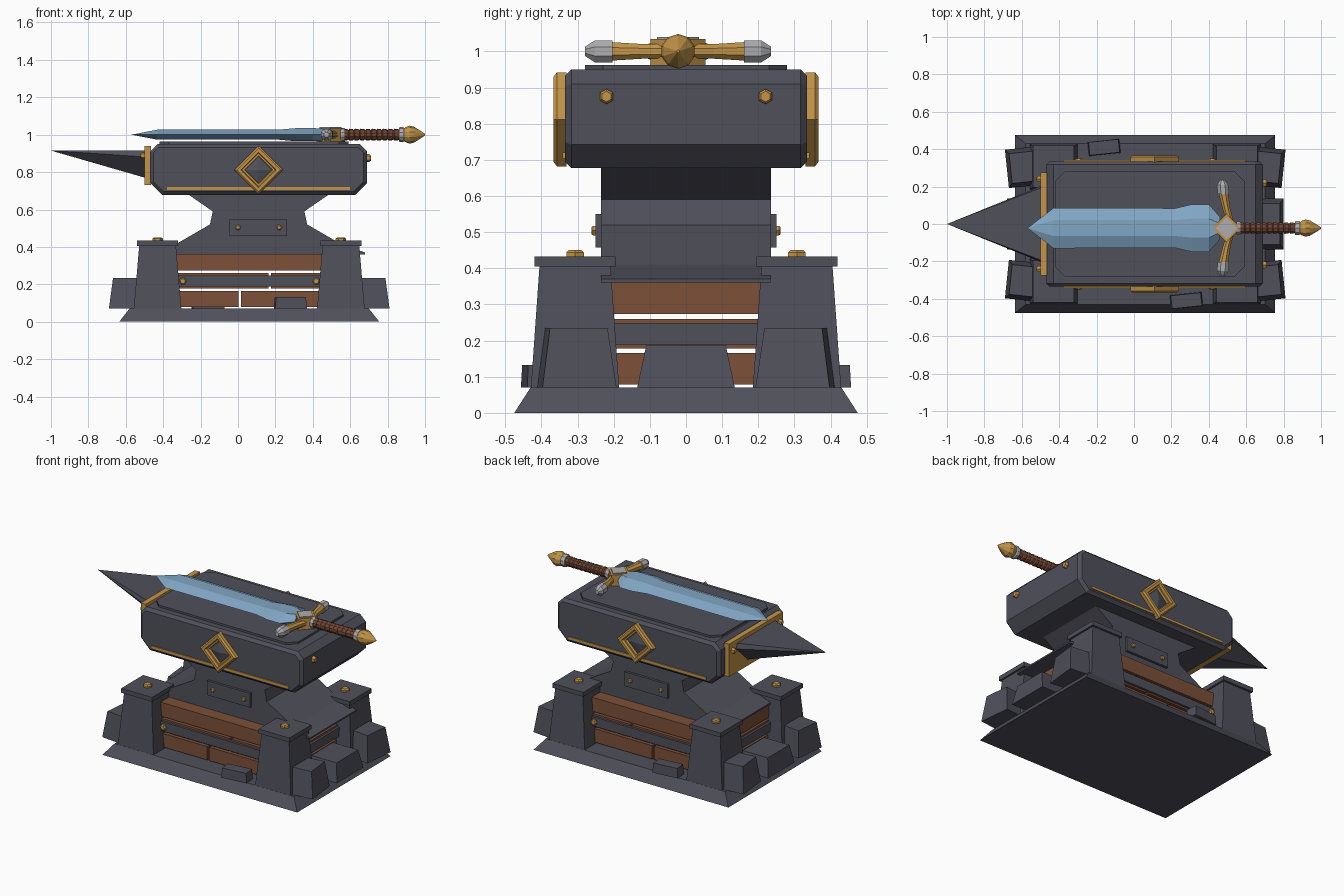
import bpy, bmesh, math
from mathutils import Matrix, Vector

cube = bpy.data.objects.get("Cube")
if cube:
    bpy.data.objects.remove(cube, do_unlink=True)


def material(name, rgb):
    m = bpy.data.materials.new(name)
    m.use_nodes = True
    col = (*rgb, 1)
    m.diffuse_color = col
    m.node_tree.nodes["Principled BSDF"].inputs["Base Color"].default_value = col
    return m


IRON = material("dark_iron", (0.08, 0.08, 0.105))
GOLD = material("gold", (0.55, 0.3, 0.065))
BRICK = material("brown_brick", (0.2, 0.08, 0.04))
LEATHER = material("brown_leather", (0.18, 0.065, 0.035))
BLADE = material("blue_steel", (0.22, 0.38, 0.55))
SILVER = material("silver", (0.42, 0.42, 0.44))


def loft(name, rings, mat, caps=True, smooth=False):
    """Skin a list of equally sized point rings."""
    bm = bmesh.new()
    rows = [[bm.verts.new(p) for p in r] for r in rings]
    n = len(rows[0])
    for a, b in zip(rows, rows[1:]):
        for i in range(n):
            j = (i + 1) % n
            bm.faces.new((a[i], a[j], b[j], b[i]))
    if caps:
        bm.faces.new(rows[0])
        bm.faces.new(rows[-1])
    bmesh.ops.remove_doubles(bm, verts=bm.verts, dist=0.0001)
    bmesh.ops.recalc_face_normals(bm, faces=bm.faces)
    me = bpy.data.meshes.new(name)
    bm.to_mesh(me)
    bm.free()
    me.materials.append(mat)
    ob = bpy.data.objects.new(name, me)
    bpy.context.collection.objects.link(ob)
    if smooth:
        me.shade_smooth()
    return ob


def rect(cx, cy, hx, hy, z, turn=0):
    rot = Matrix.Rotation(math.radians(turn), 3, 'Z')
    return [Vector((cx, cy, z)) + rot @ Vector((a * hx, b * hy, 0))
            for a, b in ((-1, -1), (1, -1), (1, 1), (-1, 1))]


def block(name, cx, cy, z0, z1, low, high, mat, turn=0):
    """Tapered block from half sizes at the bottom and at the top."""
    return loft(name, [rect(cx, cy, *low, z0, turn), rect(cx, cy, *high, z1, turn)], mat)


def box(name, x0, x1, y0, y1, z0, z1, mat):
    half = ((x1 - x0) / 2, (y1 - y0) / 2)
    return block(name, (x0 + x1) / 2, (y0 + y1) / 2, z0, z1, half, half, mat)


def ring(center, axis, r, n, phase=0.0):
    """Regular polygon around an axis."""
    q = Vector((0, 0, 1)).rotation_difference(Vector(axis))
    return [Vector(center) + q @ Vector((r * math.cos(math.tau * (i + phase) / n),
                                         r * math.sin(math.tau * (i + phase) / n), 0))
            for i in range(n)]


def lathe(name, origin, axis, profile, n, mat, caps=True, phase=0.0, smooth=False):
    o, a = Vector(origin), Vector(axis)
    return loft(name, [ring(o + a * d, a, r, n, phase) for d, r in profile], mat, caps, smooth)


def bolt(name, origin, axis, r, h):
    lathe(name, origin, axis, [(-0.01, r), (h * 0.6, r), (h, r * 0.7)], 6, GOLD)


MID = 0.06   # middle of the stand along x

# Stand: base plate, corner pillars, stone blocks
block("base_plate", MID, 0, 0, 0.07, (0.695, 0.475), (0.64, 0.43), IRON)
for sx in (-1, 1):
    for sy in (-1, 1):
        px, py = MID + 0.49 * sx, 0.307 * sy
        block("corner_pillar", px, py, 0.07, 0.41, (0.127, 0.122), (0.098, 0.098), IRON)
        box("pillar_cap", px - 0.11, px + 0.11, py - 0.112, py + 0.112, 0.405, 0.433, IRON)
        bolt("cap_bolt", (px, py, 0.433), (0, 0, 1), 0.028, 0.018)
        block("corner_stone", MID + 0.64 * sx, 0.305 * sy, 0.07, 0.235,
              (0.1, 0.103), (0.08, 0.08), IRON, -6 * sx * sy)
    block("middle_stone", MID + 0.63 * sx, 0, 0.07, 0.187, (0.11, 0.135), (0.09, 0.11), IRON)
    block("loose_stone", MID + 0.22 * sx, -0.41 * sx, 0.07, 0.132,
          (0.085, 0.038), (0.08, 0.035), IRON, 6)

# Brick core with open joints, and the strap round it
X0, X1, D = -0.45, 0.57, 0.32
for z0, z1, splits in ((0.078, 0.165, [0.01]), (0.178, 0.26, [0.17]), (0.273, 0.363, [])):
    edges = [X0 - 0.007] + splits + [X1 + 0.007]
    for a, b in zip(edges, edges[1:]):
        box("brick", a + 0.007, b - 0.007, -D, D, z0, z1, BRICK)
box("brick_strap", X0 - 0.015, X1 + 0.015, -D - 0.015, D + 0.015, 0.188, 0.248, IRON)

# Anvil neck: side profile drawn through the depth
neck = [(-0.46, 0.36), (-0.46, 0.37), (-0.34, 0.41), (-0.15, 0.52), (-0.135, 0.59), (-0.28, 0.69)]
neck += [(2 * 0.11 - x, z) for x, z in reversed(neck)]
loft("anvil_neck", [[(x, y, z) for x, z in neck] for y in (-0.235, 0.235)], IRON)

# Anvil head: chamfered block with bevelled side rims
head = [(-0.405, 0.677), (0.625, 0.677), (0.69, 0.742), (0.69, 0.91),
        (0.65, 0.95), (-0.43, 0.95), (-0.47, 0.91), (-0.47, 0.742)]
ob = loft("anvil_head", [[(x, y, z) for x, z in head] for y in (-0.335, 0.335)], IRON)
bev = ob.modifiers.new("rim_bevel", 'BEVEL')
bev.width = 0.018
bev.segments = 1
bev.limit_method = 'ANGLE'
bev.angle_limit = math.radians(60)

# Striking plate with clipped corners
c = 0.05
outline = []
for sx, sy in ((-1, -1), (1, -1), (1, 1), (-1, 1)):
    pair = [(0.085 + sx * 0.505, sy * (0.28 - c)), (0.085 + sx * (0.505 - c), sy * 0.28)]
    outline += pair if sx * sy > 0 else pair[::-1]
loft("striking_plate", [[(x, y, z) for x, y in outline] for z in (0.945, 0.963)], IRON)

# Horn and its collar
horn = [(-0.2, 0.915), (0.2, 0.915), (0.21, 0.88), (0.09, 0.765), (-0.09, 0.765), (-0.21, 0.88)]
loft("horn", [[(-0.48, y, z) for y, z in horn], [(-1, 0, 0.915)] * 6], IRON, caps=False)
box("horn_collar", -0.5, -0.465, -0.275, 0.275, 0.73, 0.94, GOLD)

# Fittings repeated on both long sides and both ends
for s in (-1, 1):
    out = (0, s, 0)
    box("trim_line", -0.38, 0.6, s * 0.335 - 0.006, s * 0.335 + 0.006, 0.704, 0.72, GOLD)
    lathe("diamond_frame", (0.11, 0, 0.812), out,
          [(0.33, 0.13), (0.357, 0.13), (0.367, 0.117), (0.367, 0.095), (0.352, 0.088),
           (0.352, 0.076), (0.33, 0.07)], 4, GOLD, caps=False)
    lathe("diamond_stud", (0.11, 0, 0.812), out, [(0.33, 0.072), (0.337, 0.072), (0.353, 0)],
          4, IRON, caps=False)
    box("neck_plate", -0.045, 0.262, s * 0.24 - 0.011, s * 0.24 + 0.011, 0.458, 0.55, IRON)
    for x in (0, 0.22):
        bolt("neck_bolt", (x, s * 0.25, 0.504), out, 0.015, 0.012)
    for x in (-0.295, 0.418):
        bolt("strap_bolt", (x, s * (D + 0.015), 0.217), out, 0.02, 0.014)
    bolt("end_bolt", (0.69, s * 0.22, 0.875), (1, 0, 0), 0.021, 0.02)
    bolt("collar_bolt", (-0.5, s * 0.24, 0.888), (-1, 0, 0), 0.018, 0.02)

# Sword blade: six-sided section along x
CY, CZ = -0.022, 1.0
rings = []
for x, w, t in ((-0.57, 0, 0), (-0.43, 0.108, 0.027), (0.22, 0.106, 0.027),
                (0.31, 0.127, 0.035), (0.4, 0.127, 0.035), (0.46, 0.06, 0.033)):
    rings.append([(x, CY + w * a, CZ + t * b) for a, b in
                  ((-1, 0), (-0.4, 1), (0.4, 1), (1, 0), (0.4, -1), (-0.4, -1))])
loft("sword_blade", rings, BLADE)

# Guard: diamond block, cover plates and two swept arms
GX = 0.495
lathe("guard_block", (GX, CY, CZ), (0, 0, 1), [(-0.037, 0.076), (0.034, 0.076)], 4, GOLD)
lathe("guard_plate", (GX, CY, CZ), (0, 0, 1), [(-0.042, 0.058), (0.04, 0.058)], 4, SILVER)
for s in (-1, 1):
    def arm(points):
        return [ring((x, CY + s * d, CZ), (0, s, 0), r, 8, 0.5) for d, x, r in points]
    loft("guard_arm", arm([(0.03, 0.515, 0.021), (0.1, 0.495, 0.022), (0.19, 0.477, 0.028)]), GOLD)
    loft("guard_tip", arm([(0.182, 0.478, 0.033), (0.23, 0.474, 0.033), (0.257, 0.473, 0.014)]),
         SILVER)

# Grip with wrapped ridges, collars and pommel
wraps, step = 10, 0.03
grip = []
for i in range(wraps):
    x = 0.56 + i * step
    grip += [(x, 0.025), (x + 0.006, 0.032), (x + step - 0.006, 0.03)]
grip.append((0.87, 0.025))
hilt = (0, CY, CZ)
lathe("sword_grip", hilt, (1, 0, 0), grip, 10, LEATHER)
for x0, x1, r in ((0.548, 0.57, 0.037), (0.86, 0.888, 0.04)):
    lathe("grip_collar", hilt, (1, 0, 0),
          [(x0, r * 0.9), (x0 + 0.006, r), (x1 - 0.006, r), (x1, r * 0.9)], 10, SILVER)
lathe("pommel", hilt, (1, 0, 0),
      [(0.88, 0.03), (0.9, 0.042), (0.918, 0.048), (0.94, 0.043), (0.98, 0.018), (1.0, 0.004)],
      10, GOLD)
